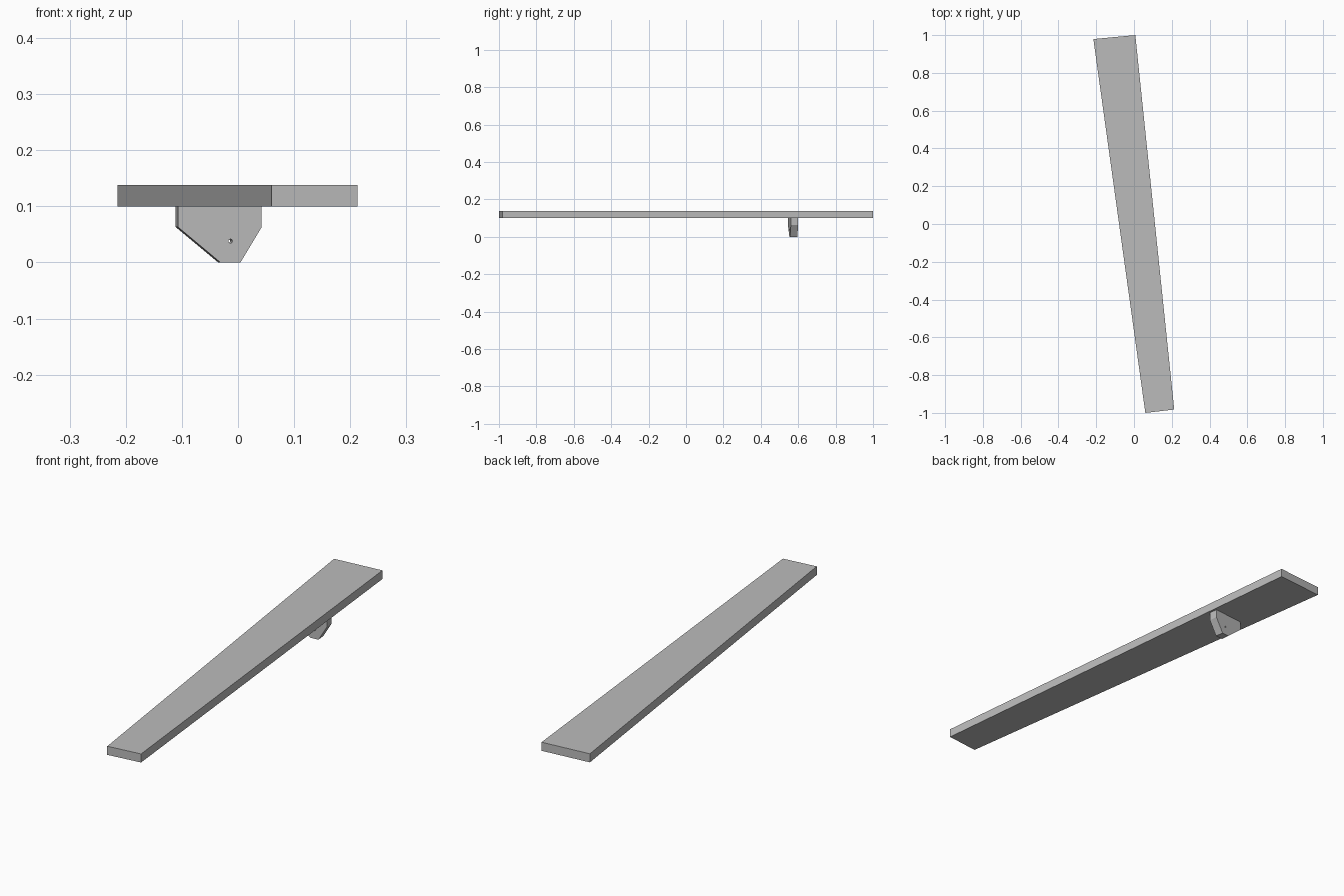
import bpy, bmesh, math
from mathutils import Matrix

cube = bpy.data.objects.get("Cube")
if cube:
    bpy.data.objects.remove(cube, do_unlink=True)

grey = bpy.data.materials.new("plain grey")
grey.use_nodes = True
colour = (0.5, 0.5, 0.5, 1)
grey.diffuse_color = colour
grey.node_tree.nodes["Principled BSDF"].inputs["Base Color"].default_value = colour


def prism(name, outline, offset):
    """Extrude a closed outline along an offset into a solid object."""
    bm = bmesh.new()
    face = bm.faces.new([bm.verts.new(p) for p in outline])
    new = bmesh.ops.extrude_face_region(bm, geom=[face])["geom"]
    verts = [g for g in new if isinstance(g, bmesh.types.BMVert)]
    bmesh.ops.translate(bm, verts=verts, vec=offset)
    bmesh.ops.recalc_face_normals(bm, faces=bm.faces)
    mesh = bpy.data.meshes.new(name)
    bm.to_mesh(mesh)
    bm.free()
    mesh.materials.append(grey)
    obj = bpy.data.objects.new(name, mesh)
    bpy.context.collection.objects.link(obj)
    return obj


# Tapered board
board_z, board_thick = 0.1, 0.038
corners = [(0.06, -1.0), (0.213, -0.982), (0.007, 1.0), (-0.215, 0.979)]
prism("tapered_board", [(x, y, board_z) for x, y in corners], (0, 0, board_thick))

# Bracket under the board, drawn in its own plane then turned to suit the board
depth = 0.039
profile = [(0, board_z), (0, 0.063), (0.076, 0), (0.112, 0), (0.15, 0.063), (0.15, board_z)]
bracket = prism("pivot_bracket", [(u, 0, z) for u, z in profile], (0, depth, 0))

# Pin hole through the bracket
radius = 0.0035
ring = [2 * math.pi * i / 16 for i in range(16)]
cutter = prism("hole_cutter",
               [(0.094 + radius * math.cos(a), -0.02, 0.038 + radius * math.sin(a)) for a in ring],
               (0, depth + 0.04, 0))
cutter.hide_render = True
hole = bracket.modifiers.new("pin hole", 'BOOLEAN')
hole.operation = 'DIFFERENCE'
hole.solver = 'EXACT'
hole.object = cutter
bpy.context.view_layer.objects.active = bracket
bpy.ops.object.modifier_apply(modifier=hole.name)
bpy.data.objects.remove(cutter, do_unlink=True)

bracket.data.transform(Matrix.Translation((-0.107, 0.545, 0)) @ Matrix.Rotation(math.radians(6), 4, 'Z'))
